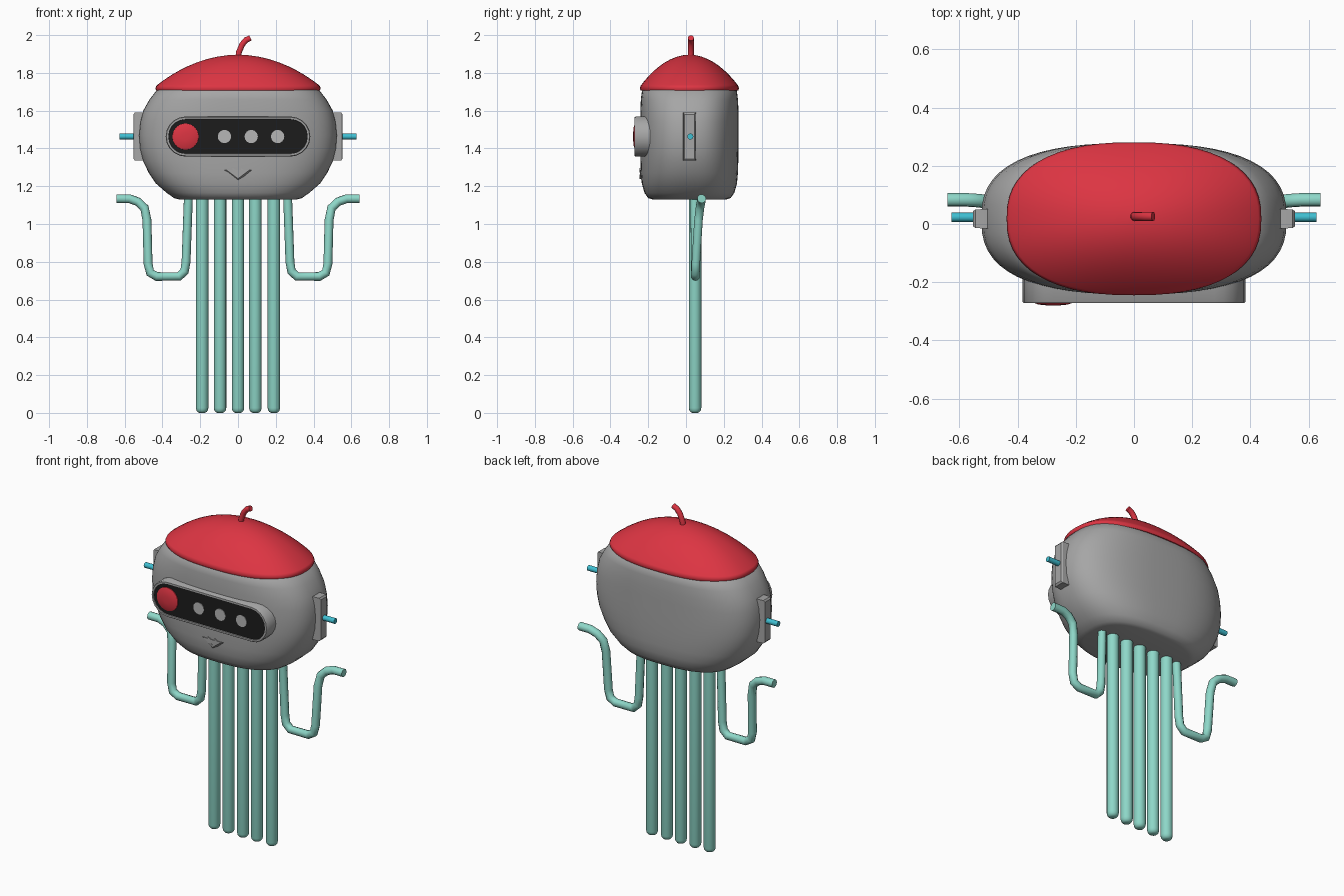
import bpy, bmesh, math
from mathutils import Vector

if "Cube" in bpy.data.objects:
    bpy.data.objects.remove(bpy.data.objects["Cube"])


def material(name, rgb):
    m = bpy.data.materials.new(name)
    m.diffuse_color = (*rgb, 1)
    m.use_nodes = True
    m.node_tree.nodes["Principled BSDF"].inputs["Base Color"].default_value = m.diffuse_color
    return m


GREY = material("body grey", (0.38, 0.38, 0.38))
RED = material("red", (0.72, 0.035, 0.055))
TEAL = material("pale teal", (0.27, 0.68, 0.58))
CYAN = material("cyan", (0.05, 0.52, 0.64))
BLACK = material("visor black", (0.012, 0.012, 0.012))
LIGHT = material("light grey", (0.47, 0.47, 0.47))
CY = 0.018  # depth centre of the head


def finish(ob, mat, angle=40):
    ob.data.materials.clear()
    ob.data.materials.append(mat)
    bpy.ops.object.select_all(action='DESELECT')
    ob.select_set(True)
    bpy.context.view_layer.objects.active = ob
    bpy.ops.object.shade_smooth_by_angle(angle=math.radians(angle))
    return ob


def loft(name, loops, mat, angle=40):
    """Skin a list of equal-length point loops and cap both ends."""
    bm = bmesh.new()
    rows = [[bm.verts.new(p) for p in loop] for loop in loops]
    n = len(rows[0])
    for a, b in zip(rows, rows[1:]):
        for i in range(n):
            j = (i + 1) % n
            bm.faces.new((a[i], a[j], b[j], b[i]))
    bm.faces.new(rows[0])
    bm.faces.new(rows[-1])
    bmesh.ops.recalc_face_normals(bm, faces=bm.faces)
    me = bpy.data.meshes.new(name)
    bm.to_mesh(me)
    bm.free()
    ob = bpy.data.objects.new(name, me)
    bpy.context.collection.objects.link(ob)
    return finish(ob, mat, angle)


def oval(z, a, b, power=2.6, seg=56, x=0, y=CY):
    """Horizontal superellipse loop."""
    pts = []
    for i in range(seg):
        t = 2 * math.pi * i / seg
        c, s = math.cos(t), math.sin(t)
        pts.append((x + a * math.copysign(abs(c) ** (2 / power), c),
                    y + b * math.copysign(abs(s) ** (2 / power), s), z))
    return pts


def stadium(y, half_w, half_h, x=0, z=1.463, seg=10):
    """Pill-shaped loop facing the front."""
    pts = []
    for side in (0, 1):
        for i in range(seg + 1):
            t = -math.pi / 2 + math.pi * (side + i / seg)
            off = (half_w - half_h) * (1 - 2 * side)
            pts.append((x + off + half_h * math.cos(t), y, z + half_h * math.sin(t)))
    return pts


def disc(y, r, x, z=1.463, seg=24):
    return [(x + r * math.cos(2 * math.pi * i / seg), y,
             z + r * math.sin(2 * math.pi * i / seg)) for i in range(seg)]


def tube(name, pts, r, mat):
    cu = bpy.data.curves.new(name, 'CURVE')
    cu.dimensions = '3D'
    cu.bevel_depth = r
    cu.bevel_resolution = 3
    cu.use_fill_caps = True
    sp = cu.splines.new('POLY')
    sp.points.add(len(pts) - 1)
    for p, q in zip(sp.points, pts):
        p.co = (*q, 1)
    ob = bpy.data.objects.new(name, cu)
    bpy.context.collection.objects.link(ob)
    bpy.ops.object.select_all(action='DESELECT')
    ob.select_set(True)
    bpy.context.view_layer.objects.active = ob
    bpy.ops.object.convert(target='MESH')
    return finish(bpy.context.object, mat, 50)


# Head
profile = [(1.13, 0.31, 0.195), (1.137, 0.338, 0.218), (1.165, 0.378, 0.238),
           (1.215, 0.435, 0.252), (1.27, 0.472, 0.257), (1.335, 0.504, 0.259),
           (1.40, 0.52, 0.26), (1.47, 0.525, 0.26), (1.54, 0.518, 0.26),
           (1.60, 0.502, 0.26), (1.66, 0.468, 0.257), (1.715, 0.425, 0.25),
           (1.74, 0.36, 0.2)]
loft("head", [oval(*p) for p in profile], GREY, 60)

# Cap: short rim, then a low dome
cap = [oval(1.706, 0.40, 0.235, 2.4), oval(1.706, 0.432, 0.258, 2.4),
       oval(1.718, 0.438, 0.263, 2.4), oval(1.732, 0.432, 0.258, 2.4)]
for k in range(1, 12):
    r = math.cos(k / 12 * math.pi / 2)
    cap.append(oval(1.732 + 0.164 * (1 - r * r) ** 0.97, 0.432 * r, 0.258 * r,
                    2.0 + 0.4 * r))
loft("cap", cap + [oval(1.896, 0.004, 0.004)], RED, 60)
tube("cap_stem", [(0, 0.026, 1.87), (0.005, 0.026, 1.91), (0.022, 0.026, 1.95),
                  (0.042, 0.026, 1.974), (0.066, 0.026, 1.985)], 0.016, RED)

# Visor housing, recessed dark panel, lens and lights
loft("visor_housing", [stadium(-0.15, 0.383, 0.106), stadium(-0.267, 0.383, 0.106),
                       stadium(-0.272, 0.379, 0.102), stadium(-0.272, 0.369, 0.092),
                       stadium(-0.260, 0.367, 0.090)], GREY)
loft("visor_panel", [stadium(-0.258, 0.368, 0.091), stadium(-0.266, 0.368, 0.091)], BLACK)
loft("red_lens", [disc(-0.262, 0.07, -0.278), disc(-0.270, 0.069, -0.278),
                  disc(-0.277, 0.05, -0.278), disc(-0.280, 0.02, -0.278)], RED, 60)
for i, x in enumerate((-0.072, 0.07, 0.21)):
    loft(f"visor_light_{i + 1}", [disc(-0.263, 0.035, x), disc(-0.269, 0.035, x)], LIGHT)

# Chin wedge with three small vents
loft("chin_wedge", [[(-0.11, -0.225, 1.285), (0.11, -0.225, 1.285), (0.0, -0.215, 1.215)],
                    [(-0.06, -0.243, 1.285), (0.06, -0.243, 1.285), (0.0, -0.243, 1.24)]], GREY)
for i, (x, z) in enumerate(((-0.022, 1.285), (0.022, 1.285), (0, 1.25))):
    loft(f"chin_vent_{i + 1}", [disc(-0.236, 0.013, x, z, 3), disc(-0.245, 0.013, x, z, 3)], GREY)

# Ears, ear pins and bent arms, mirrored
arm = [(0.262, 0.045, 1.16), (0.275, 0.05, 0.80), (0.283, 0.05, 0.75), (0.312, 0.05, 0.722),
       (0.43, 0.05, 0.722), (0.465, 0.05, 0.742), (0.476, 0.052, 0.79), (0.482, 0.066, 1.02),
       (0.495, 0.074, 1.085), (0.53, 0.08, 1.118), (0.575, 0.083, 1.134), (0.642, 0.083, 1.134)]
for side, s in (("left", -1), ("right", 1)):
    def plate(x, hz, y0, y1):
        return [(s * x, y0, 1.463 - hz), (s * x, y1, 1.463 - hz),
                (s * x, y1, 1.463 + hz), (s * x, y0, 1.463 + hz)]
    loft(f"ear_{side}", [plate(0.40, 0.11, -0.03, 0.065), plate(0.495, 0.128, -0.016, 0.052),
                         plate(0.545, 0.128, -0.014, 0.05), plate(0.553, 0.118, -0.008, 0.044)],
         GREY, 30)
    tube(f"ear_pin_{side}", [(s * 0.53, 0.023, 1.463), (s * 0.62, 0.023, 1.463),
                             (s * 0.628, 0.023, 1.463)], 0.016, CYAN)
    tube(f"arm_{side}", [(s * x, y, z) for x, y, z in arm], 0.0235, TEAL)

# Straight hanging legs with rounded feet
for i, x in enumerate((-0.19, -0.095, 0, 0.092, 0.19)):
    rings = [(0.0, 0.014), (0.004, 0.023), (0.013, 0.03), (0.026, 0.033), (1.16, 0.033)]
    loft(f"leg_{i + 1}", [oval(z, r, r, 2, 16, x, 0.048) for z, r in rings], TEAL, 50)
